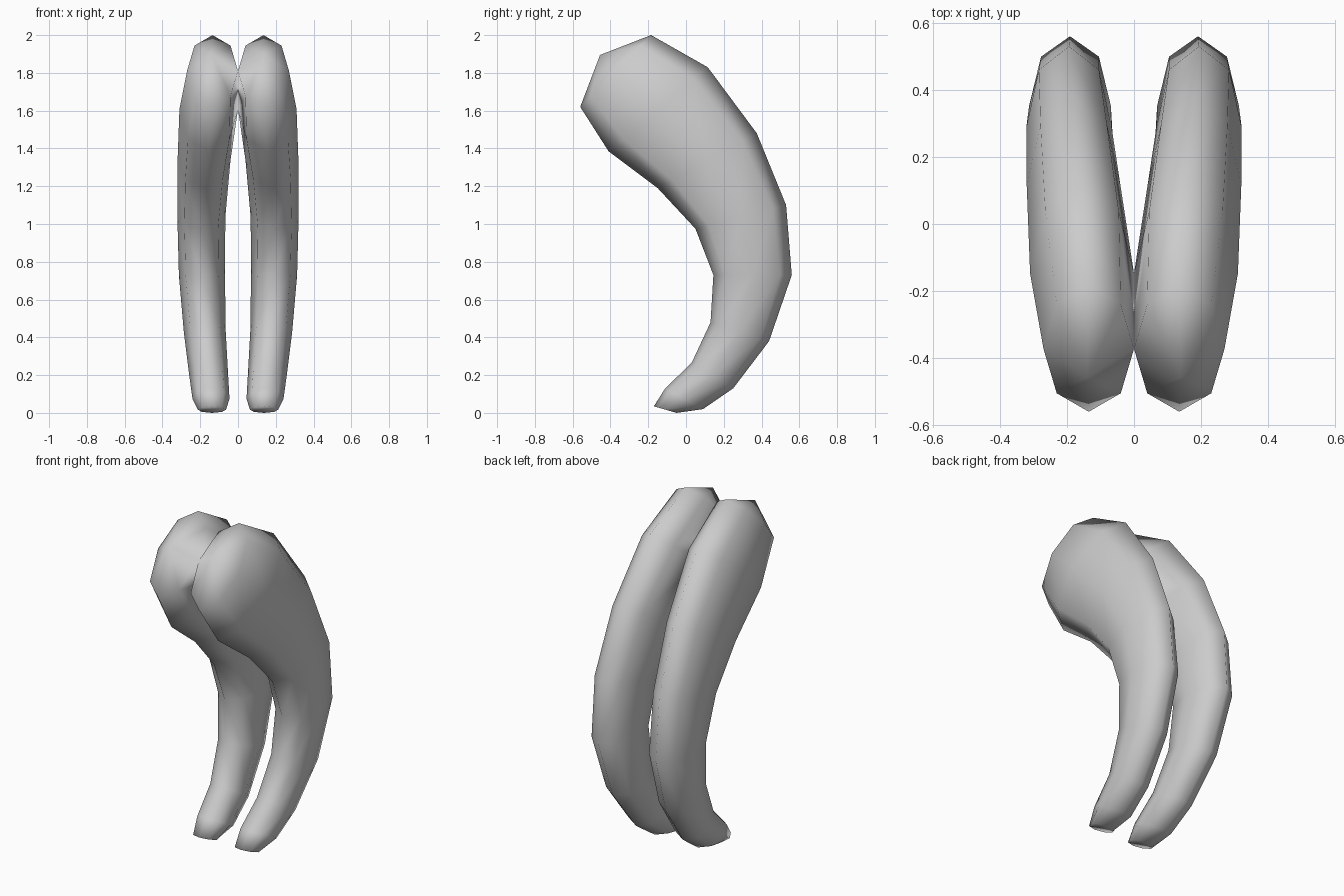
import bpy, bmesh
from math import cos, sin, pi
from mathutils import Vector

if "Cube" in bpy.data.objects:
    bpy.data.objects.remove(bpy.data.objects["Cube"])

SIDES = 8
# Rings from the broad top to the tip:
# (outer y, outer z, inner y, inner z, centre x, half width)
RINGS = [
    (-0.185, 2.00, -0.56, 1.62, 0.135, 0.135),
    (0.115, 1.83, -0.41, 1.385, 0.155, 0.155),
    (0.375, 1.48, -0.15, 1.19, 0.18, 0.14),
    (0.53, 1.10, 0.05, 0.975, 0.194, 0.127),
    (0.56, 0.73, 0.145, 0.73, 0.191, 0.122),
    (0.44, 0.38, 0.13, 0.48, 0.176, 0.111),
    (0.25, 0.13, 0.03, 0.265, 0.155, 0.103),
    (0.09, 0.02, -0.11, 0.13, 0.143, 0.098),
    (-0.05, 0.0, -0.17, 0.035, 0.138, 0.075),
]


def ring(bm, oy, oz, iy, iz, cx, hw):
    outer, inner = Vector((cx, oy, oz)), Vector((cx, iy, iz))
    mid, half = (outer + inner) / 2, (outer - inner) / 2
    side = Vector((hw, 0, 0))
    return [bm.verts.new(mid + half * cos(2 * pi * k / SIDES) + side * sin(2 * pi * k / SIDES))
            for k in range(SIDES)]


# Curved tapering body
bm = bmesh.new()
loops = [ring(bm, *r) for r in RINGS]
for a, b in zip(loops, loops[1:]):
    for k in range(SIDES):
        n = (k + 1) % SIDES
        bm.faces.new((a[k], a[n], b[n], b[k]))

# Pointed cap at the top, flat cap at the tip
pole = bm.verts.new((0.14, -0.455, 1.895))
for k in range(SIDES):
    bm.faces.new((pole, loops[0][(k + 1) % SIDES], loops[0][k]))
bm.faces.new(loops[-1])
bmesh.ops.recalc_face_normals(bm, faces=bm.faces)
for f in bm.faces:
    f.smooth = True

mesh = bpy.data.meshes.new("curved_horn_pair")
bm.to_mesh(mesh)
bm.free()
obj = bpy.data.objects.new("curved_horn_pair", mesh)
bpy.context.collection.objects.link(obj)

# Mirrored twin, joined along the centre seam
mirror = obj.modifiers.new("mirror", 'MIRROR')
mirror.use_axis[0] = True
mirror.use_clip = True
mirror.merge_threshold = 0.002
